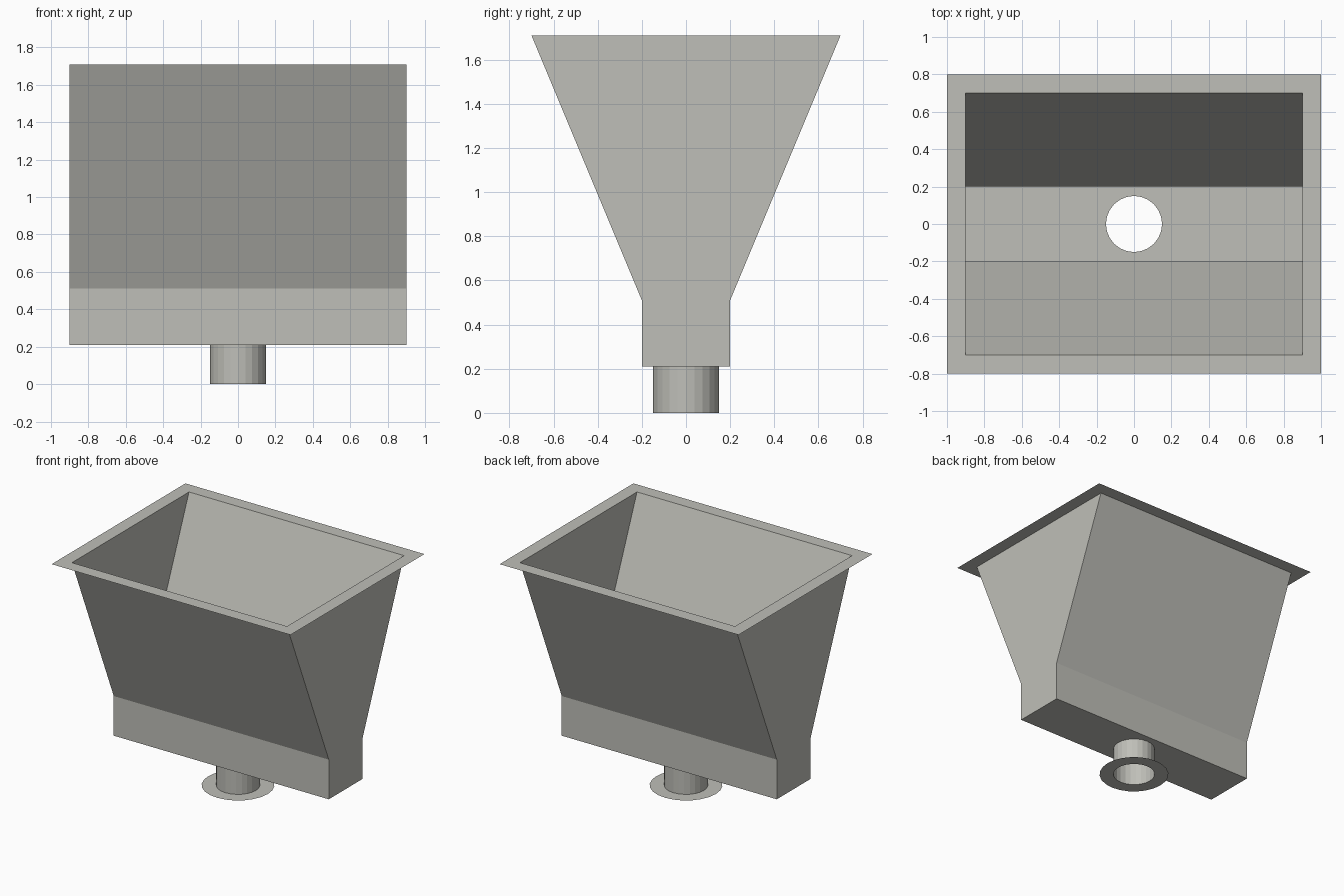
import bpy, bmesh, math

cube = bpy.data.objects.get("Cube")
if cube:
    bpy.data.objects.remove(cube, do_unlink=True)

metal = bpy.data.materials.new("grey sheet metal")
metal.use_nodes = True
color = (0.52, 0.52, 0.48, 1)
metal.diffuse_color = color
metal.node_tree.nodes["Principled BSDF"].inputs["Base Color"].default_value = color

SIDES = 24
PIPE_R, FLANGE_R = 0.15, 0.25
Z_BASE, Z_FLOOR, Z_BEND, Z_TOP = 0.0, 0.21, 0.51, 1.71
HALF_X = 0.9


def rectangle(hx, hy, z):
    return [(hx, hy, z), (-hx, hy, z), (-hx, -hy, z), (hx, -hy, z)]


def circle(r, z):
    angles = [2 * math.pi * i / SIDES for i in range(SIDES)]
    return [(r * math.cos(a), r * math.sin(a), z) for a in angles]


def finish(name, bm):
    mesh = bpy.data.meshes.new(name)
    bm.to_mesh(mesh)
    bm.free()
    mesh.materials.append(metal)
    obj = bpy.data.objects.new(name, mesh)
    bpy.context.collection.objects.link(obj)


def loft(name, loops):
    """Skin consecutive closed loops with quads."""
    bm = bmesh.new()
    rings = [[bm.verts.new(p) for p in loop] for loop in loops]
    for low, high in zip(rings, rings[1:]):
        n = len(low)
        for i in range(n):
            j = (i + 1) % n
            bm.faces.new((low[i], low[j], high[j], high[i]))
    finish(name, bm)


# Open hopper: upright trough, then sloping front and back
loft("hopper_walls", [rectangle(HALF_X, 0.2, Z_FLOOR),
                      rectangle(HALF_X, 0.2, Z_BEND),
                      rectangle(HALF_X, 0.7, Z_TOP)])

# Flat rim around the mouth
loft("top_rim", [rectangle(HALF_X, 0.7, Z_TOP), rectangle(1, 0.8, Z_TOP)])

# Trough floor with the outlet hole
bm = bmesh.new()
edges = []
for loop in (rectangle(HALF_X, 0.2, Z_FLOOR), circle(PIPE_R, Z_FLOOR)):
    verts = [bm.verts.new(p) for p in loop]
    edges += [bm.edges.new((verts[i - 1], verts[i])) for i in range(len(verts))]
bmesh.ops.triangle_fill(bm, edges=edges, use_beauty=True, normal=(0, 0, 1))
finish("trough_floor", bm)

# Outlet pipe and its flange
loft("outlet_pipe", [circle(PIPE_R, Z_BASE), circle(PIPE_R, Z_FLOOR)])
loft("outlet_flange", [circle(PIPE_R, Z_BASE), circle(FLANGE_R, Z_BASE)])
